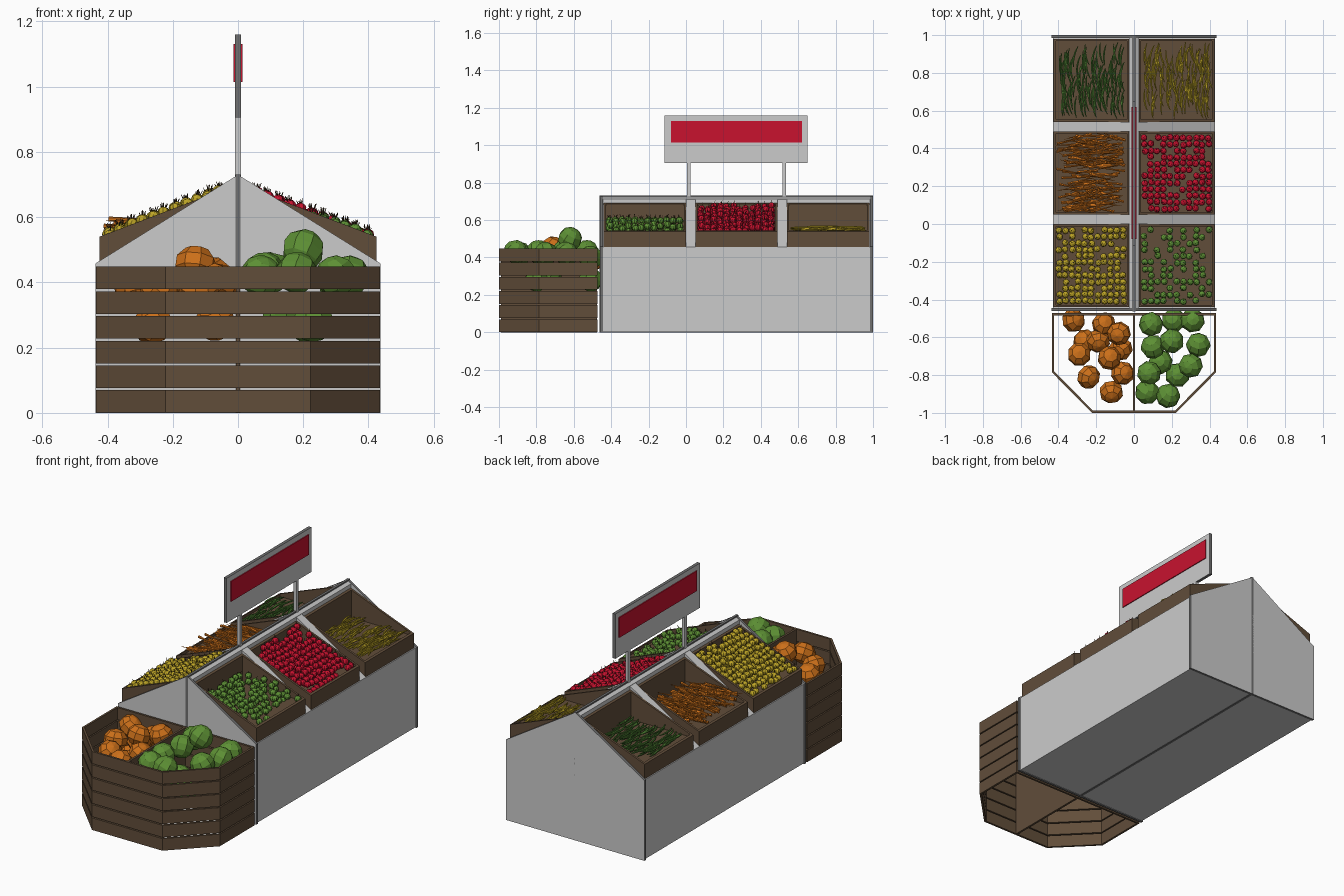
import bpy, bmesh, random
from math import pi, atan2
from mathutils import Matrix, Vector, Euler

random.seed(4)
if "Cube" in bpy.data.objects:
    bpy.data.objects.remove(bpy.data.objects["Cube"])


def material(name, rgb):
    m = bpy.data.materials.new(name)
    m.use_nodes = True
    m.diffuse_color = (*rgb, 1)
    m.node_tree.nodes["Principled BSDF"].inputs["Base Color"].default_value = (*rgb, 1)
    return m


GREY = material("light grey", (.6, .6, .6))
DARK = material("dark grey", (.16, .16, .16))
WOOD = material("brown wood", (.12, .075, .042))
RED = material("red", (.58, .006, .028))
ORANGE = material("orange", (.6, .16, .01))
YELLOW = material("yellow", (.52, .38, .02))
MELON = material("melon green", (.11, .28, .035))
LEAF = material("bean green", (.07, .2, .03))
STEM = material("stem brown", (.06, .035, .015))


def finish(name, bm, *mats):
    bmesh.ops.recalc_face_normals(bm, faces=bm.faces)
    me = bpy.data.meshes.new(name)
    bm.to_mesh(me)
    bm.free()
    for m in mats:
        me.materials.append(m)
    ob = bpy.data.objects.new(name, me)
    bpy.context.collection.objects.link(ob)
    return ob


def add_prism(bm, profile, y0, y1):
    """Extrude an x-z profile along y."""
    f = bm.faces.new([bm.verts.new((x, y0, z)) for x, z in profile])
    ext = bmesh.ops.extrude_face_region(bm, geom=[f])["geom"]
    moved = [v for v in ext if isinstance(v, bmesh.types.BMVert)]
    bmesh.ops.translate(bm, verts=moved, vec=(0, y1 - y0, 0))


def add_box(bm, x0, x1, y0, y1, z0, z1):
    add_prism(bm, [(x0, z0), (x1, z0), (x1, z1), (x0, z1)], y0, y1)


def box(name, mat, *bounds):
    bm = bmesh.new()
    add_box(bm, *bounds)
    return finish(name, bm, mat)


def dark_edges(ob, axis):
    """Give the thin edges of a panel the dark colour."""
    ob.data.materials.append(DARK)
    for p in ob.data.polygons:
        p.material_index = int(abs(p.normal[axis]) < .9)


def gable(name, half, base, low, high, y0, y1):
    bm = bmesh.new()
    add_prism(bm, [(-half, base), (half, base), (half, low), (0, high), (-half, low)], y0, y1)
    return finish(name, bm, GREY)


# Stand body, gable ends, dividers and ridge
box("stand_body", GREY, -.43, .43, -.45, .99, .002, .455)
for name, y0 in (("front_gable", -.46), ("back_gable", .985)):
    dark_edges(gable(name, .437, 0, .458, .73, y0, y0 + .015), 1)
for i, y0 in enumerate((0, .49)):
    gable(f"divider_{i + 1}", .43, .45, .457, .727, y0, y0 + .05)
gable("ridge_beam", .025, .45, .713, .728, -.45, .99)
box("centre_seam", DARK, -.007, .007, -.462, 1, 0, .731)

# Sign on two posts, with a red panel on each side
dark_edges(box("sign_board", GREY, -.009, .009, -.115, .65, .905, 1.16), 0)
for y in (.015, .525):
    box("sign_post", GREY, -.009, .009, y - .01, y + .01, .7, .91)
for s in (-1, 1):
    box("sign_panel", RED, s * .011 - .003, s * .011 + .003, -.08, .62, 1.015, 1.13)

# Sloping display crates
INNER, OUTER, BASE, FLOOR, T = .026, .425, .456, .53, .012


def rim(x):
    return .54 + (OUTER - abs(x)) * .38


def crate(s, y0, y1):
    bm = bmesh.new()

    def wall(xa, xb, a, b, top=None):
        add_prism(bm, [(s * xa, BASE), (s * xb, BASE),
                       (s * xb, top or rim(xb)), (s * xa, top or rim(xa))], a, b)
    wall(INNER, OUTER, y0, y0 + T)
    wall(INNER, OUTER, y1 - T, y1)
    wall(INNER, INNER + T, y0 + T, y1 - T)
    wall(OUTER - T, OUTER, y0 + T, y1 - T)
    wall(INNER + T, OUTER - T, y0 + T, y1 - T, FLOOR)
    finish("left_crate" if s > 0 else "right_crate", bm, WOOD)


BAYS = [(-.44, 0), (.05, .49), (.54, .98)]
for s in (-1, 1):
    for bay in BAYS:
        crate(s, *bay)


# Produce templates, repeated by matrix
def template(*parts):
    bm = bmesh.new()
    for index, make in enumerate(parts):
        before = set(bm.faces)
        make(bm)
        for f in set(bm.faces) - before:
            f.material_index = index
    bm.verts.index_update()
    data = ([v.co.copy() for v in bm.verts],
            [([v.index for v in f.verts], f.material_index) for f in bm.faces])
    bm.free()
    return data


def ball(segments, rings, size, bend=0):
    def make(bm):
        verts = bmesh.ops.create_uvsphere(bm, u_segments=segments, v_segments=rings, radius=1)["verts"]
        for v in verts:
            v.co = Vector(v.co[i] * size[i] for i in range(3))
            v.co.x += bend * v.co.z ** 2
    return make


def cone(r1, r2, depth, lift=0, sides=6):
    def make(bm):
        bmesh.ops.create_cone(bm, cap_ends=True, segments=sides, radius1=r1, radius2=r2,
                              depth=depth, matrix=Matrix.Translation((0, 0, lift)))
    return make


def scatter(name, shape, matrices, *mats):
    verts, faces, slots = [], [], []
    for m in matrices:
        n = len(verts)
        verts += [m @ v for v in shape[0]]
        faces += [[n + i for i in f] for f, _ in shape[1]]
        slots += [k for _, k in shape[1]]
    me = bpy.data.meshes.new(name)
    me.from_pydata(verts, [], faces)
    for m in mats:
        me.materials.append(m)
    me.polygons.foreach_set("material_index", slots)
    bpy.context.collection.objects.link(bpy.data.objects.new(name, me))


def place(x, y, z, a=0, b=0, c=0):
    return Matrix.Translation((x, y, z)) @ Euler((a, b, c)).to_matrix().to_4x4()


def jitter(amount):
    return random.uniform(-amount, amount)


# Heaped round produce
def heap(s, bay, skip, height):
    out = []
    for i in range(11):
        for j in range(12):
            if random.random() < skip:
                continue
            x = INNER + .03 + i * .034 + jitter(.004)
            y = bay[0] + .032 + j * .034 + jitter(.004)
            z = height(x) + jitter(.006)
            while z > FLOOR:
                out.append(place(s * x, y, z, jitter(.4), jitter(.4), jitter(pi)))
                z -= .034
    return out


fruit = template(ball(8, 6, (.018, .018, .017)), cone(.002, .001, .016, .023, 4))
scatter("yellow_fruit", fruit, heap(-1, BAYS[0], .14, lambda x: rim(x) - .003), YELLOW, STEM)
scatter("red_fruit", fruit, heap(1, BAYS[1], .2, lambda x: rim(x) - .007), RED, STEM)
scatter("green_fruit", fruit, heap(1, BAYS[0], .5, lambda x: min(rim(x) - .008, .598)), MELON, STEM)


# Loose long produce lying on the crate floors
def strew(s, bay, count, length, spin, lean, rise):
    out = []
    for _ in range(count):
        dx, dy = (length, .01) if spin else (.015, length)
        x = random.uniform(INNER + T + dx, OUTER - T - dx)
        y = random.uniform(bay[0] + T + dy, bay[1] - T - dy)
        z = FLOOR + .006 + random.random() * rise
        turn = Matrix.Rotation(spin + jitter(lean), 4, "Z")
        out.append(Matrix.Translation((s * x, y, z)) @ turn
                   @ Matrix.Rotation(random.choice((-1, 1)) * pi / 2, 4, "X"))
    return out


bean = template(ball(6, 8, (.0055, .0055, .058), 3))
scatter("green_beans", bean, strew(-1, BAYS[2], 120, .06, 0, .25, .03), LEAF)
scatter("yellow_beans", bean, strew(1, BAYS[2], 120, .06, 0, .25, .03), YELLOW)
carrot = template(cone(.008, .001, .14))
scatter("carrots", carrot, strew(-1, BAYS[1], 170, .07, pi / 2, .3, .06), ORANGE)

# Slatted front bin, open underneath
OUTLINE = [(.435, -.472), (.435, -.785), (.222, -1), (-.222, -1), (-.435, -.785), (-.435, -.472)]
bm = bmesh.new()
for k in range(6):
    z0 = k * .0757
    for a, b in zip(OUTLINE, OUTLINE[1:] + OUTLINE[:1]):
        a, b = Vector(a), Vector(b)
        d = b - a
        mid = (a + b) / 2 + Vector((d.y, -d.x)).normalized() * .006
        m = (Matrix.Translation((*mid, z0 + .035))
             @ Matrix.Rotation(atan2(d.y, d.x), 4, "Z")
             @ Matrix.Diagonal((d.length, .012, .069, 1)))
        bmesh.ops.create_cube(bm, size=1, matrix=m)
finish("front_bin_slats", bm, WOOD)
box("front_bin_divider", WOOD, -.006, .006, -.99, -.475, 0, .448)

# Large produce in the bin
melon = template(ball(8, 6, (.066, .066, .063)))
pumpkin = template(ball(8, 5, (.065, .065, .058)))
MELONS = [(.09, -.53, .43), (.21, -.51, .28), (.31, -.51, .4), (.34, -.64, .42), (.2, -.62, .5),
          (.1, -.65, .43), (.14, -.73, .3), (.08, -.79, .43), (.3, -.75, .42), (.23, -.8, .28),
          (.07, -.89, .42), (.18, -.91, .43)]
PUMPKINS = [(-.32, -.51, .38), (-.16, -.53, .37), (-.08, -.58, .42), (-.29, -.69, .38),
            (-.26, -.62, .27), (-.19, -.62, .37), (-.13, -.71, .455), (-.24, -.81, .37),
            (-.06, -.79, .4), (-.12, -.89, .38), (-.07, -.66, .28)]
for name, shape, spots, mat in (("melons", melon, MELONS, MELON), ("pumpkins", pumpkin, PUMPKINS, ORANGE)):
    scatter(name, shape, [place(*p, jitter(.6), jitter(.6), jitter(pi)) for p in spots], mat)
